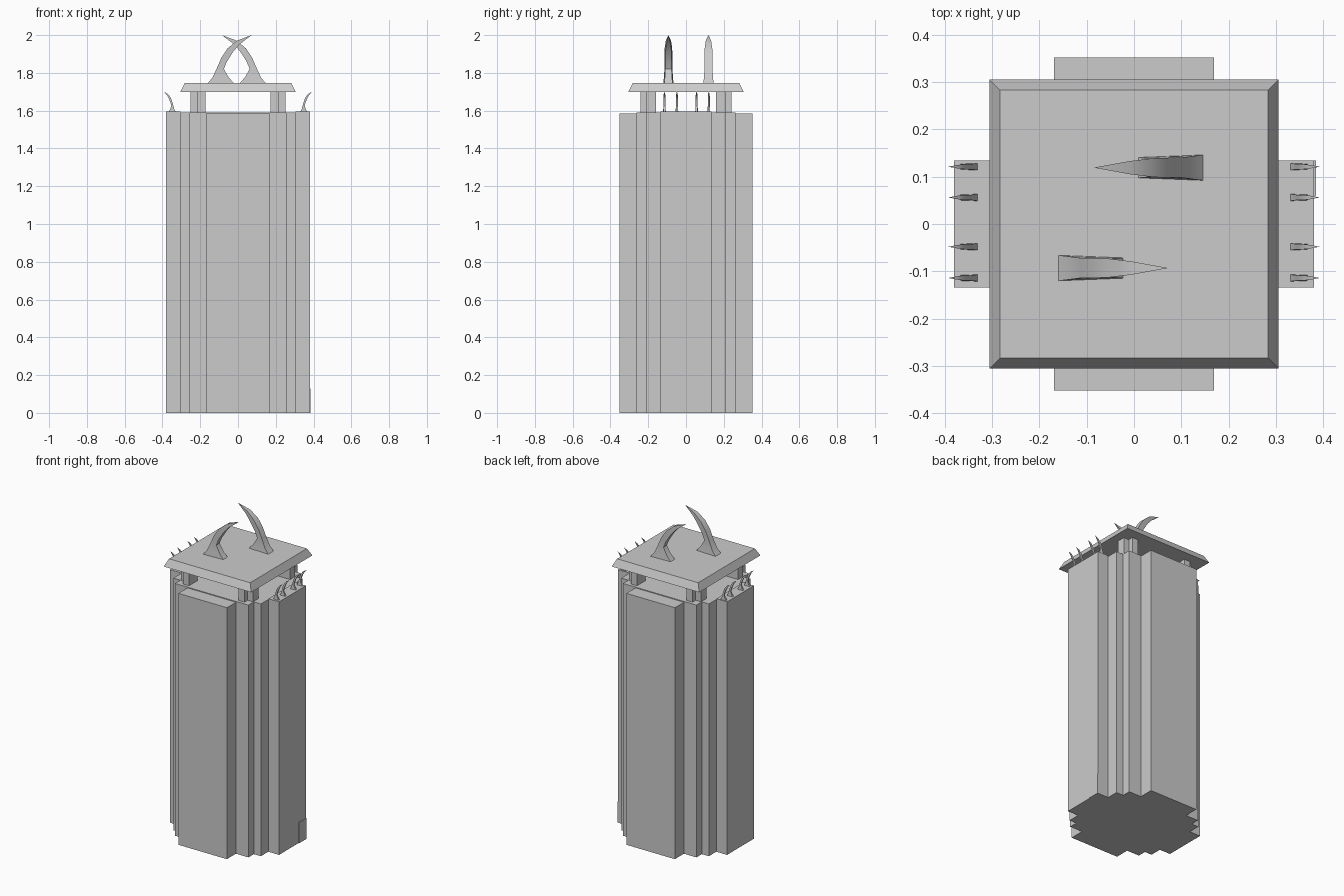
import bpy, bmesh
from mathutils import Vector

if "Cube" in bpy.data.objects:
    bpy.data.objects.remove(bpy.data.objects["Cube"])


def make(name, bm):
    bmesh.ops.recalc_face_normals(bm, faces=bm.faces)
    me = bpy.data.meshes.new(name)
    bm.to_mesh(me)
    bm.free()
    ob = bpy.data.objects.new(name, me)
    bpy.context.collection.objects.link(ob)
    return ob


def prism(name, outline, z0, z1, top_scale=1.0):
    """Extrude a plan outline from z0 to z1, optionally tapering the top."""
    bm = bmesh.new()
    low = [bm.verts.new((x, y, z0)) for x, y in outline]
    high = [bm.verts.new((x * top_scale, y * top_scale, z1)) for x, y in outline]
    n = len(outline)
    bm.faces.new(low[::-1])
    bm.faces.new(high)
    for i in range(n):
        j = (i + 1) % n
        bm.faces.new((low[i], low[j], high[j], high[i]))
    return make(name, bm)


def rect(x0, x1, y0, y1):
    return [(x0, y0), (x1, y0), (x1, y1), (x0, y1)]


def mirrored(quarter):
    """Complete a stepped outline from its +x +y quarter (x axis side first)."""
    half = quarter + [(-x, y) for x, y in reversed(quarter)]
    return half + [(-x, -y) for x, y in half]


# horn stations: outer edge x,z / inner edge x,z / half thickness in y
HORN = [(-0.160, 0.000, -0.022, 0.000, 0.027),
        (-0.135, 0.030, -0.050, 0.032, 0.024),
        (-0.112, 0.080, -0.075, 0.076, 0.021),
        (-0.088, 0.135, -0.058, 0.116, 0.021),
        (-0.055, 0.185, -0.025, 0.168, 0.020),
        (-0.005, 0.226, 0.008, 0.206, 0.014)]
TIP = (0.072, 0.255)


def horn(name, origin, sx, sy, sz):
    bm = bmesh.new()
    o = Vector(origin)

    def vert(x, y, z):
        return bm.verts.new(o + Vector((x * sx, y * sy, z * sz)))

    rings = []
    for ox, oz, ix, iz, t in HORN:
        rings.append([vert(ox, -t, oz), vert(ix, -t * 0.8, iz),
                      vert(ix, t * 0.8, iz), vert(ox, t, oz)])
    bm.faces.new(rings[0])
    for a, b in zip(rings, rings[1:]):
        for i in range(4):
            j = (i + 1) % 4
            bm.faces.new((a[i], a[j], b[j], b[i]))
    tip = vert(TIP[0], 0, TIP[1])
    for i in range(4):
        bm.faces.new((rings[-1][i], rings[-1][(i + 1) % 4], tip))
    ob = make(name, bm)
    bpy.ops.object.select_all(action='DESELECT')
    ob.select_set(True)
    bpy.context.view_layer.objects.active = ob
    bpy.ops.object.shade_smooth_by_angle(angle=0.6)
    return ob


# Stepped tower core
prism("tower_core", mirrored([(0.305, 0.208), (0.256, 0.208), (0.256, 0.262)]),
      0, 1.59)

# Projecting bays on all four sides
for s, side in ((-1, "front"), (1, "back")):
    ys = sorted((s * 0.262, s * 0.352))
    prism(side + "_bay", rect(-0.169, 0.169, *ys), 0, 1.585)
for s, side in ((-1, "left"), (1, "right")):
    xs = sorted((s * 0.305, s * 0.380))
    prism(side + "_bay", rect(*xs, -0.134, 0.134), 0, 1.595)

# Low panel on the right bay
prism("side_panel", rect(0.379, 0.384, 0.06, 0.134), 0, 0.13)

# Stepped corner posts under the roof
post = [(0.172, 0.158), (0.252, 0.158), (0.252, 0.21), (0.215, 0.21),
        (0.215, 0.242), (0.172, 0.242)]
for sx in (-1, 1):
    for sy in (-1, 1):
        prism("roof_post", [(x * sx, y * sy) for x, y in post], 1.585, 1.702)

# Roof slab with sloping edges
prism("roof_slab", rect(-0.305, 0.305, -0.305, 0.305), 1.70, 1.746, 0.927)

# Two large crossing horns on the roof
horn("large_horn_front", (0, -0.093, 1.745), 1, 1, 1)
horn("large_horn_back", (-0.013, 0.119, 1.745), -1, 1, 1)

# Rows of small horns curling outward on the side bays
for s in (-1, 1):
    for y in (-0.114, -0.048, 0.056, 0.121):
        horn("small_horn", (s * 0.373, y, 1.594), s * 0.27, 0.27, 0.42)
